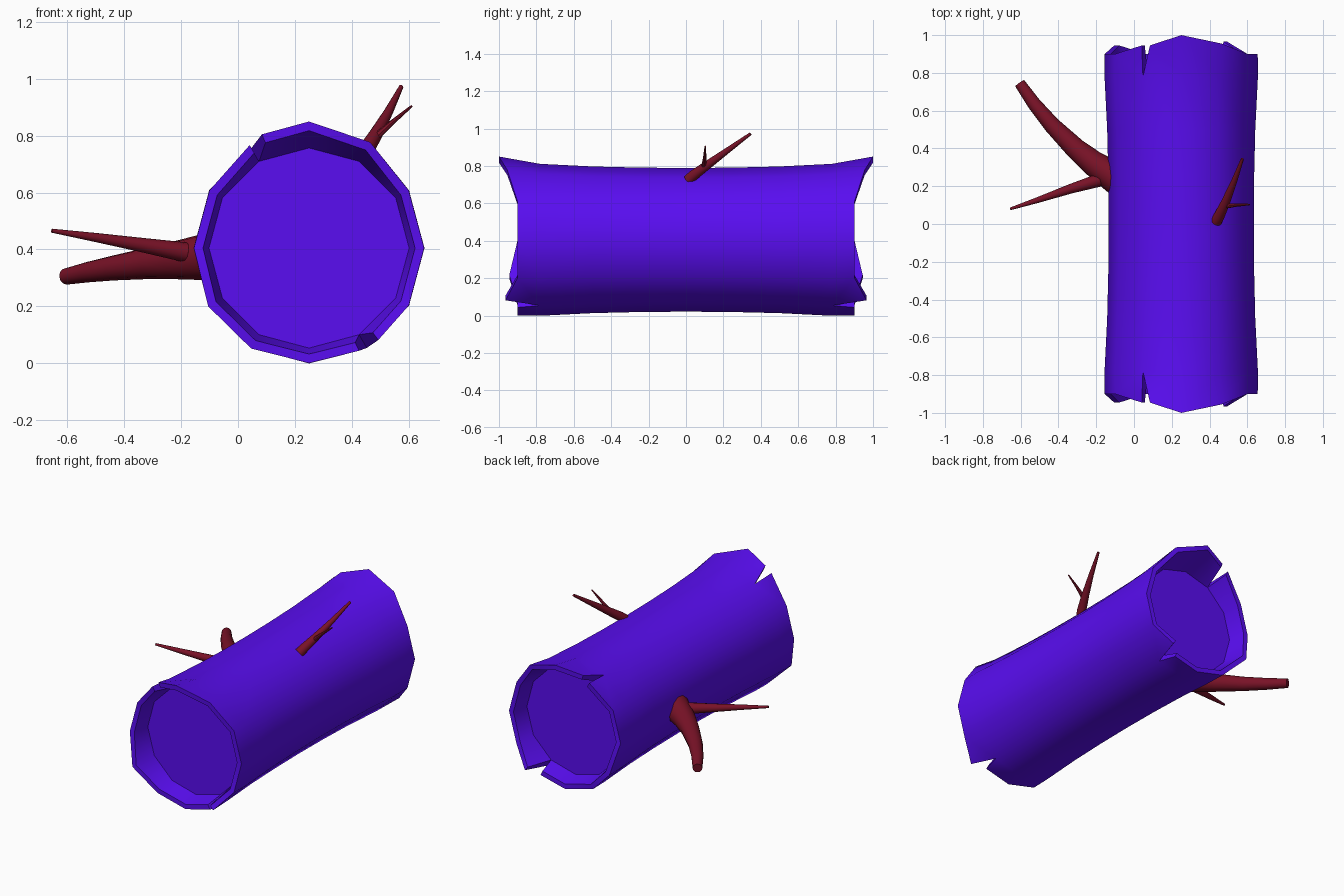
import bpy, bmesh, math
from mathutils import Vector

if "Cube" in bpy.data.objects:
    bpy.data.objects.remove(bpy.data.objects["Cube"])

CX, CZ = 0.25, 0.405


def material(name, rgb):
    m = bpy.data.materials.new(name)
    m.diffuse_color = (*rgb, 1)
    m.use_nodes = True
    m.node_tree.nodes["Principled BSDF"].inputs["Base Color"].default_value = m.diffuse_color
    return m


BARK = material("bark", (0.1, 0.004, 0.88))
WOOD = material("branch_wood", (0.19, 0.006, 0.02))


def finish(bm, name, mat):
    bmesh.ops.recalc_face_normals(bm, faces=bm.faces[:])
    mesh = bpy.data.meshes.new(name)
    bm.to_mesh(mesh)
    bm.free()
    mesh.materials.append(mat)
    ob = bpy.data.objects.new(name, mesh)
    bpy.context.collection.objects.link(ob)
    bpy.ops.object.select_all(action='DESELECT')
    ob.select_set(True)
    bpy.context.view_layer.objects.active = ob
    bpy.ops.object.shade_smooth_by_angle(angle=math.radians(38))
    return ob


def polar(deg, r, y):
    a = math.radians(deg)
    return (CX + r * math.cos(a), y, CZ + r * math.sin(a))


# Hollow log: 12 staves, waisted, with a jagged flared rim mirrored at both ends
RINGS = [(-0.78, 0.406), (-0.5, 0.392), (-0.25, 0.386), (0, 0.384),
         (0.25, 0.386), (0.5, 0.392), (0.78, 0.406)]
# rim points by angle: (angle, radius, y)
RIM = {0: (0, .405, .9), 30: (30, .405, .9), 60: (60, .43, .955), 90: (90, .445, 1.0),
       120: (120, .418, .945), 150: (150, .405, .9), 180: (180, .405, .9),
       210: (210, .41, .945), 240: (240, .408, .9), 270: (270, .405, .9),
       300: (307, .405, .965), 330: (330, .405, .9)}
# second rim point where a V-shaped split opens
SPLIT = {120: (112.5, .433, .945), 300: (296, .402, .9)}
WALL = 0.032

bm = bmesh.new()
rings = [[bm.verts.new(polar(30 * j, r, y)) for j in range(12)] for y, r in RINGS]
for a, b in zip(rings, rings[1:]):
    for j in range(12):
        k = (j + 1) % 12
        bm.faces.new((a[j], a[k], b[k], b[j]))

for s, ring in ((-1, rings[0]), (1, rings[-1])):
    floor = [bm.verts.new(polar(30 * j, 0.352, s * 0.79)) for j in range(12)]
    bm.faces.new(floor)
    tips = {}

    def tip(p):
        if p not in tips:
            deg, r, y = p
            tips[p] = (bm.verts.new(polar(deg, r, s * y)),
                       bm.verts.new(polar(deg, r - WALL, s * y)))
        return tips[p]

    for j in range(12):
        k = (j + 1) % 12
        o1, i1 = tip(RIM[30 * j])
        o2, i2 = tip(SPLIT.get(30 * k, RIM[30 * k]))
        bm.faces.new((ring[j], ring[k], o2, o1))
        bm.faces.new((o1, o2, i2, i1))
        bm.faces.new((i1, i2, floor[k], floor[j]))
    for deg in SPLIT:
        j = deg // 30
        for p in (RIM[deg], SPLIT[deg]):
            o, i = tip(p)
            bm.faces.new((ring[j], o, i, floor[j]))
finish(bm, "log", BARK)


# Tapered branches swept along (x, y, z, radius) points
def branch(name, pts, sides=12):
    bm = bmesh.new()
    loops = []
    for n, p in enumerate(pts):
        ahead = Vector(pts[min(n + 1, len(pts) - 1)][:3])
        behind = Vector(pts[max(n - 1, 0)][:3])
        q = (ahead - behind).to_track_quat('Z', 'Y')
        loops.append([bm.verts.new(Vector(p[:3]) + q @ Vector((
            p[3] * math.cos(2 * math.pi * i / sides),
            p[3] * math.sin(2 * math.pi * i / sides), 0))) for i in range(sides)])
    for a, b in zip(loops, loops[1:]):
        for i in range(sides):
            k = (i + 1) % sides
            bm.faces.new((a[i], a[k], b[k], b[i]))
    bm.faces.new(loops[0])
    bm.faces.new(loops[-1])
    finish(bm, name, WOOD)


branch("left_branch", [(-.07, .225, .38, .088), (-.13, .265, .372, .08),
                       (-.22, .325, .362, .067), (-.31, .4, .352, .056),
                       (-.436, .525, .335, .044), (-.53, .638, .32, .036),
                       (-.605, .745, .305, .029)])
branch("left_twig", [(-.185, .232, .39, .035), (-.34, .185, .416, .025),
                     (-.5, .13, .442, .016), (-.655, .08, .466, .007)])
branch("upper_branch", [(.435, .015, .725, .031), (.45, .04, .75, .029),
                        (.485, .115, .805, .024), (.53, .225, .885, .016),
                        (.574, .345, .972, .008)])
branch("upper_twig", [(.485, .095, .795, .014), (.54, .1, .845, .009),
                      (.612, .103, .905, .004)], 8)
